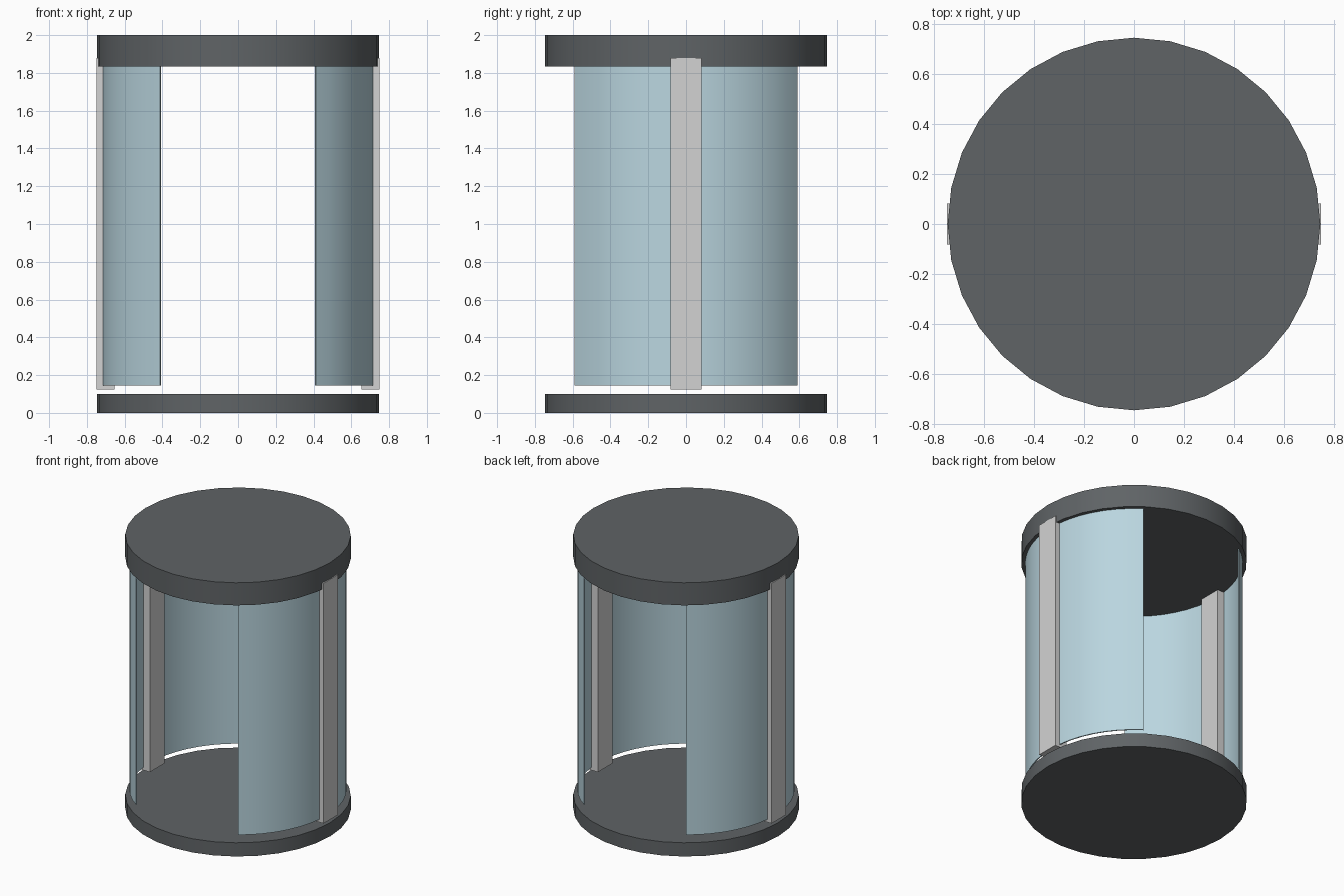
import bpy, bmesh, math

cube = bpy.data.objects.get("Cube")
if cube:
    bpy.data.objects.remove(cube, do_unlink=True)


def material(name, rgb):
    m = bpy.data.materials.new(name)
    m.use_nodes = True
    m.diffuse_color = (*rgb, 1)
    bsdf = next(n for n in m.node_tree.nodes if n.type == 'BSDF_PRINCIPLED')
    bsdf.inputs["Base Color"].default_value = (*rgb, 1)
    return m


dark = material("dark grey", (0.115, 0.126, 0.133))
glass = material("pale blue glass", (0.49, 0.67, 0.74))
silver = material("light grey", (0.65, 0.65, 0.65))


def smooth(obj):
    bpy.ops.object.select_all(action='DESELECT')
    obj.select_set(True)
    bpy.context.view_layer.objects.active = obj
    bpy.ops.object.shade_smooth_by_angle(angle=math.radians(30))


def disc(name, z0, z1, radius=0.747):
    bpy.ops.mesh.primitive_cylinder_add(
        vertices=32, radius=radius, depth=z1 - z0, location=(0, 0, (z0 + z1) / 2))
    obj = bpy.context.object
    obj.name = name
    obj.data.materials.append(dark)
    smooth(obj)


def curved_panel(name, side, z0=0.145, z1=1.855, inner=0.712, outer=0.72, steps=16):
    # Sweep a thin rectangular section around the arc
    half = math.radians(55)
    bm = bmesh.new()
    rings = []
    for i in range(steps + 1):
        a = -half + 2 * half * i / steps
        rings.append([bm.verts.new((side * r * math.cos(a), r * math.sin(a), z))
                      for r, z in ((inner, z0), (outer, z0), (outer, z1), (inner, z1))])
    for a, b in zip(rings, rings[1:]):
        for k in range(4):
            j = (k + 1) % 4
            bm.faces.new((a[k], a[j], b[j], b[k]))
    bm.faces.new(rings[0])
    bm.faces.new(rings[-1])
    bmesh.ops.recalc_face_normals(bm, faces=bm.faces)
    mesh = bpy.data.meshes.new(name)
    bm.to_mesh(mesh)
    bm.free()
    mesh.materials.append(glass)
    obj = bpy.data.objects.new(name, mesh)
    bpy.context.collection.objects.link(obj)
    smooth(obj)


def post(name, side):
    bpy.ops.mesh.primitive_cube_add(size=1, location=(side * 0.702, 0, 1.0025))
    obj = bpy.context.object
    obj.name = name
    obj.scale = (0.096, 0.165, 1.755)
    bpy.ops.object.transform_apply(location=False, rotation=False, scale=True)
    obj.data.materials.append(silver)


# Floor and roof
disc("floor_disc", 0, 0.1)
disc("roof_disc", 1.835, 2)

# Curved side walls and upright posts
for label, s in (("left", 1), ("right", -1)):
    curved_panel(label + "_curved_panel", s)
    post(label + "_post", s)
